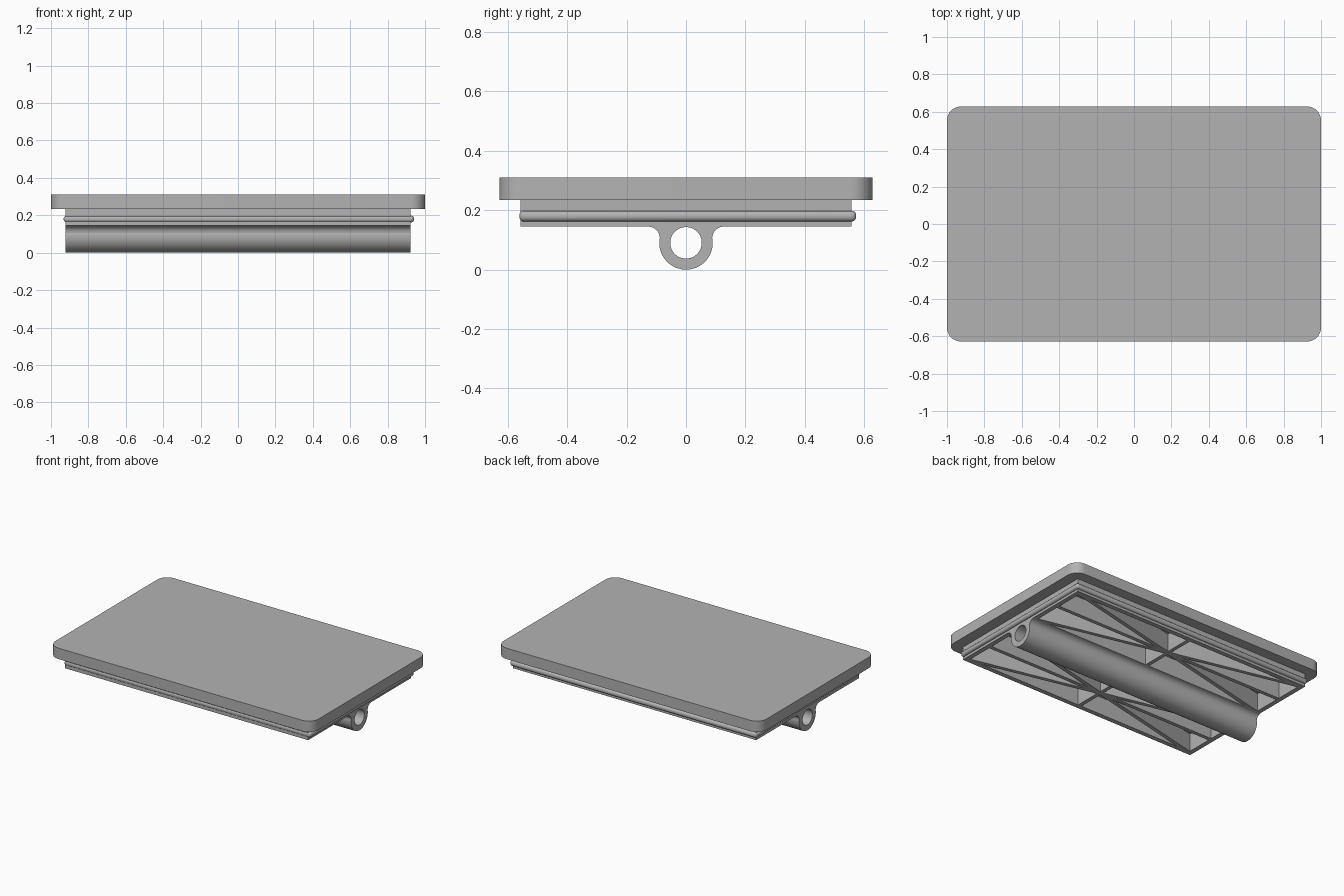
import bpy, bmesh
from math import radians, sin, cos, atan2, hypot
from mathutils import Matrix, Vector

cube = bpy.data.objects.get("Cube")
if cube:
    bpy.data.objects.remove(cube, do_unlink=True)

GREY = (0.45, 0.45, 0.45, 1)
mat = bpy.data.materials.new("plain grey")
mat.use_nodes = True
mat.diffuse_color = GREY
mat.node_tree.nodes["Principled BSDF"].inputs["Base Color"].default_value = GREY

HX, HY = 0.923, 0.557      # skirt half size
WALL = 0.032
BASE, CEIL = 0.145, 0.268  # skirt underside and pocket ceiling


def add(name, mesh):
    mesh.name = name
    mesh.materials.clear()
    mesh.materials.append(mat)
    obj = bpy.data.objects.new(name, mesh)
    bpy.context.collection.objects.link(obj)
    return obj


def box(name, x0, x1, y0, y1, z0, z1):
    bm = bmesh.new()
    size = Matrix.Diagonal((x1 - x0, y1 - y0, z1 - z0, 1))
    mid = Matrix.Translation(((x0 + x1) / 2, (y0 + y1) / 2, (z0 + z1) / 2))
    bmesh.ops.create_cube(bm, size=1, matrix=mid @ size)
    mesh = bpy.data.meshes.new(name)
    bm.to_mesh(mesh)
    bm.free()
    return add(name, mesh)


def prism(name, loops, half, matrix):
    """Extrude flat outlines (later loops are holes) both ways by half."""
    curve = bpy.data.curves.new(name, 'CURVE')
    curve.dimensions, curve.fill_mode, curve.extrude = '2D', 'BOTH', half
    for loop in loops:
        spline = curve.splines.new('POLY')
        spline.points.add(len(loop) - 1)
        for point, (u, v) in zip(spline.points, loop):
            point.co = (u, v, 0, 1)
        spline.use_cyclic_u = True
    temp = bpy.data.objects.new(name, curve)
    bpy.context.collection.objects.link(temp)
    bpy.context.view_layer.update()
    mesh = bpy.data.meshes.new_from_object(
        temp.evaluated_get(bpy.context.evaluated_depsgraph_get()))
    bpy.data.objects.remove(temp)
    bm = bmesh.new()
    bm.from_mesh(mesh)
    bmesh.ops.remove_doubles(bm, verts=bm.verts, dist=1e-5)
    bmesh.ops.recalc_face_normals(bm, faces=bm.faces)
    bm.to_mesh(mesh)
    bm.free()
    mesh.transform(matrix)
    return add(name, mesh)


def arc(cx, cy, r, start, end, steps):
    angles = [radians(start + (end - start) * i / steps) for i in range(steps + 1)]
    return [(cx + r * cos(a), cy + r * sin(a)) for a in angles]


def smooth(obj):
    bpy.ops.object.select_all(action='DESELECT')
    obj.select_set(True)
    bpy.context.view_layer.objects.active = obj
    bpy.ops.object.shade_smooth_by_angle(angle=radians(35))


# Top plate with rounded corners
R = 0.075
outline = []
for sx, sy, start in ((1, 1, 0), (-1, 1, 90), (-1, -1, 180), (1, -1, 270)):
    outline += arc(sx * (1 - R), sy * (0.628 - R), R, start, start + 90, 10)
plate = prism("top_plate", [outline], 0.0375, Matrix.Translation((0, 0, 0.2725)))

# Skirt below the plate, and the snap bead around it
skirt = box("skirt", -HX, HX, -HY, HY, BASE, 0.236)
bead = box("snap_bead", -0.932, 0.941, -0.561, 0.573, 0.162, 0.198)
bevel = bead.modifiers.new("round", 'BEVEL')
bevel.width, bevel.segments = 0.016, 5

# Hollow out the underside
cutter = box("pocket_cutter", -HX + WALL, HX - WALL, -HY + WALL, HY - WALL, 0.1, CEIL)
cutter.hide_render = True
for obj in (plate, skirt, bead):
    cut = obj.modifiers.new("hollow", 'BOOLEAN')
    cut.operation, cut.solver, cut.object = 'DIFFERENCE', 'EXACT', cutter
    bpy.context.view_layer.update()
    mesh = bpy.data.meshes.new_from_object(
        obj.evaluated_get(bpy.context.evaluated_depsgraph_get()))
    obj.modifiers.clear()
    obj.data = mesh
bpy.data.objects.remove(cutter)

# Tube with filleted neck, running the full length
N, CZ, TR = 0.128, 0.09, 0.09
profile = [(N, BASE + 0.005)] + arc(N, 0.105, 0.04, 90, 180, 8)
profile += arc(0, CZ, TR, 10, -190, 48)
profile += arc(-N, 0.105, 0.04, 0, 90, 8) + [(-N, BASE + 0.005)]
along_x = Matrix(((0, 0, 1, 0), (1, 0, 0, 0), (0, 1, 0, 0), (0, 0, 0, 1)))
tube = prism("pivot_tube", [profile, arc(0, CZ, 0.053, 0, 352.5, 47)], HX, along_x)
box("tube_spine", -HX + 0.01, HX - 0.01, -N, N, BASE + 0.003, CEIL + 0.01)


# Star of stiffening ribs on each side of the tube
def rib(name, a, b, width=0.026):
    dx, dy = b[0] - a[0], b[1] - a[1]
    length = hypot(dx, dy)
    obj = box(name, -length / 2, length / 2, -width / 2, width / 2, BASE, CEIL + 0.01)
    mid = Vector(((a[0] + b[0]) / 2, (a[1] + b[1]) / 2, 0))
    obj.data.transform(Matrix.Translation(mid) @ Matrix.Rotation(atan2(dy, dx), 4, 'Z'))


X, Y0, Y1 = HX - 0.02, N - 0.01, HY - 0.02
for side, s in (("front", -1), ("back", 1)):
    rib(side + "_long_rib", (-X, s * (Y0 + Y1) / 2), (X, s * (Y0 + Y1) / 2))
    rib(side + "_cross_rib", (0, s * Y0), (0, s * Y1))
    rib(side + "_diagonal_rib_a", (-X, s * Y0), (X, s * Y1))
    rib(side + "_diagonal_rib_b", (-X, s * Y1), (X, s * Y0))

for obj in (plate, bead, tube):
    smooth(obj)
